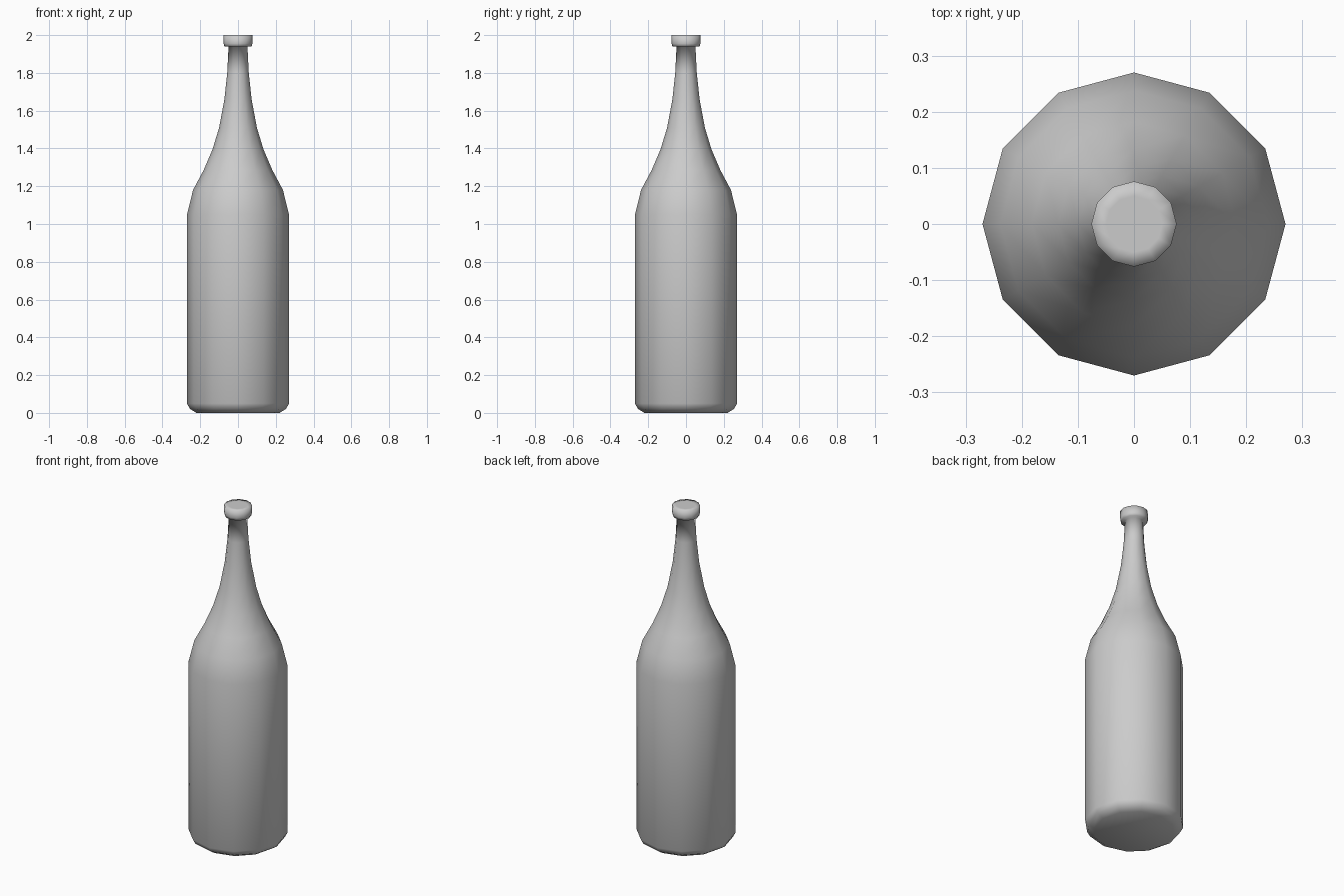
import bpy, bmesh, math

if "Cube" in bpy.data.objects:
    bpy.data.objects.remove(bpy.data.objects["Cube"])

SIDES = 12
# radius, height from base to lip
PROFILE = [(0.22, 0.0), (0.255, 0.022), (0.27, 0.05), (0.27, 1.05), (0.238, 1.18),
           (0.182, 1.285), (0.135, 1.395), (0.1, 1.51), (0.072, 1.66),
           (0.057, 1.80), (0.05, 1.94), (0.072, 1.94), (0.076, 1.955),
           (0.076, 2.0), (0.05, 2.0)]

glass = bpy.data.materials.new("grey glass")
glass.diffuse_color = (0.6, 0.6, 0.6, 1)
glass.use_nodes = True
glass.node_tree.nodes["Principled BSDF"].inputs["Base Color"].default_value = glass.diffuse_color

# bottle: stacked twelve-sided rings, bridged and capped
bm = bmesh.new()
rings = []
for r, z in PROFILE:
    rings.append([bm.verts.new((r * math.cos(2 * math.pi * i / SIDES),
                                r * math.sin(2 * math.pi * i / SIDES), z))
                  for i in range(SIDES)])
for low, high in zip(rings, rings[1:]):
    for i in range(SIDES):
        j = (i + 1) % SIDES
        bm.faces.new((low[i], low[j], high[j], high[i]))
bm.faces.new(rings[0][::-1])   # base
bm.faces.new(rings[-1])        # mouth
for f in bm.faces:
    f.smooth = True

mesh = bpy.data.meshes.new("bottle")
bm.to_mesh(mesh)
bm.free()
mesh.materials.append(glass)
bottle = bpy.data.objects.new("bottle", mesh)
bpy.context.collection.objects.link(bottle)
